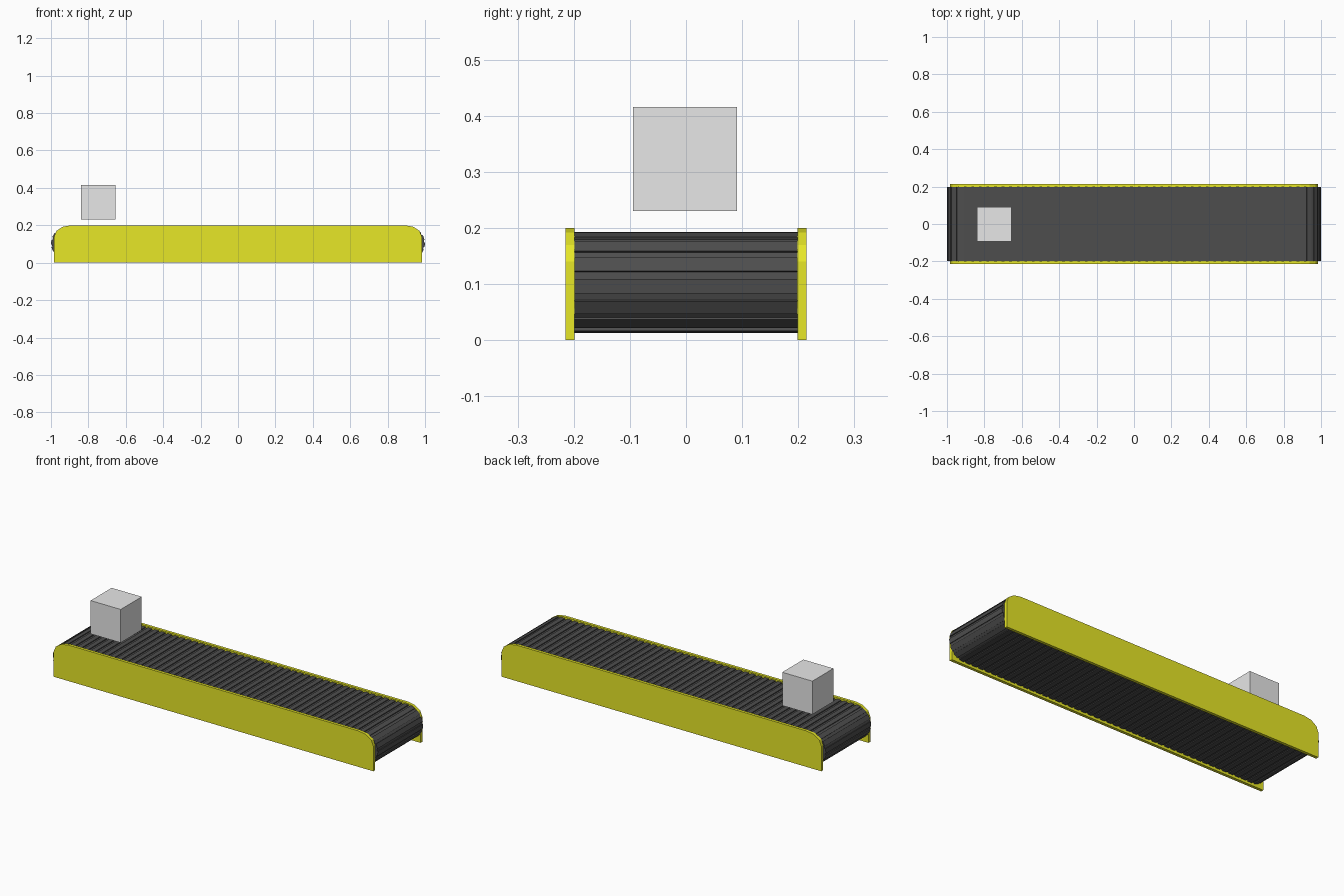
import bpy, bmesh
from math import sin, cos, pi, radians
from mathutils import Vector

if "Cube" in bpy.data.objects:
    bpy.data.objects.remove(bpy.data.objects["Cube"], do_unlink=True)


def material(name, rgb):
    m = bpy.data.materials.new(name)
    m.use_nodes = True
    m.diffuse_color = (*rgb, 1)
    m.node_tree.nodes["Principled BSDF"].inputs["Base Color"].default_value = (*rgb, 1)
    return m


yellow = material("safety yellow", (0.8, 0.8, 0.02))
rubber = material("dark rubber", (0.076, 0.076, 0.076))
grey = material("light grey", (0.8, 0.8, 0.8))


def extrude_profile(name, points, y0, y1, mat):
    """Closed (x, z) outline swept from y0 to y1."""
    bm = bmesh.new()
    face = bm.faces.new([bm.verts.new((x, y0, z)) for x, z in points])
    new = bmesh.ops.extrude_face_region(bm, geom=[face])["geom"]
    bmesh.ops.translate(bm, vec=(0, y1 - y0, 0),
                        verts=[v for v in new if isinstance(v, bmesh.types.BMVert)])
    bmesh.ops.recalc_face_normals(bm, faces=bm.faces)
    mesh = bpy.data.meshes.new(name)
    bm.to_mesh(mesh)
    bm.free()
    mesh.materials.append(mat)
    obj = bpy.data.objects.new(name, mesh)
    bpy.context.collection.objects.link(obj)
    return obj


# Side panels with faceted upper corners
arc = [(0.893 + 0.09 * cos(radians(a)), 0.14 + 0.06 * sin(radians(a)))
       for a in (0, 30, 60, 90)]
right_half = [(0.983, 0)] + arc
panel = right_half + [(-x, z) for x, z in reversed(right_half)]
extrude_profile("right_panel", panel, -0.215, -0.199, yellow)
extrude_profile("left_panel", panel, 0.199, 0.215, yellow)

# Ribbed belt running around both end rollers
RADIUS, HALF, MID, RIBS, DEPTH = 0.09, 0.91, 0.103, 104, 0.005
straight, bend = 2 * HALF, pi * RADIUS
loop = 2 * (straight + bend)


def belt_point(s, inset):
    """Point at distance s along the belt loop, moved inward by inset."""
    s %= loop
    side = 1
    if s >= loop / 2:
        s -= loop / 2
        side = -1
    if s < straight:
        x, z = HALF - s, RADIUS - inset
    else:
        a = pi / 2 + (s - straight) / RADIUS
        x, z = -HALF + (RADIUS - inset) * cos(a), (RADIUS - inset) * sin(a)
    return side * x, MID + side * z


pitch = loop / RIBS
belt = []
for i in range(RIBS):
    s = i * pitch
    belt += [belt_point(s, 0), belt_point(s + 0.65 * pitch, 0),
             belt_point(s + 0.65 * pitch, DEPTH), belt_point(s + pitch, DEPTH)]
extrude_profile("conveyor_belt", belt, -0.199, 0.199, rubber)

# Box hovering above the belt
bpy.ops.mesh.primitive_cube_add(size=0.185, location=(-0.748, -0.002, 0.323))
box = bpy.context.object
box.name = "cargo_box"
box.data.materials.append(grey)
